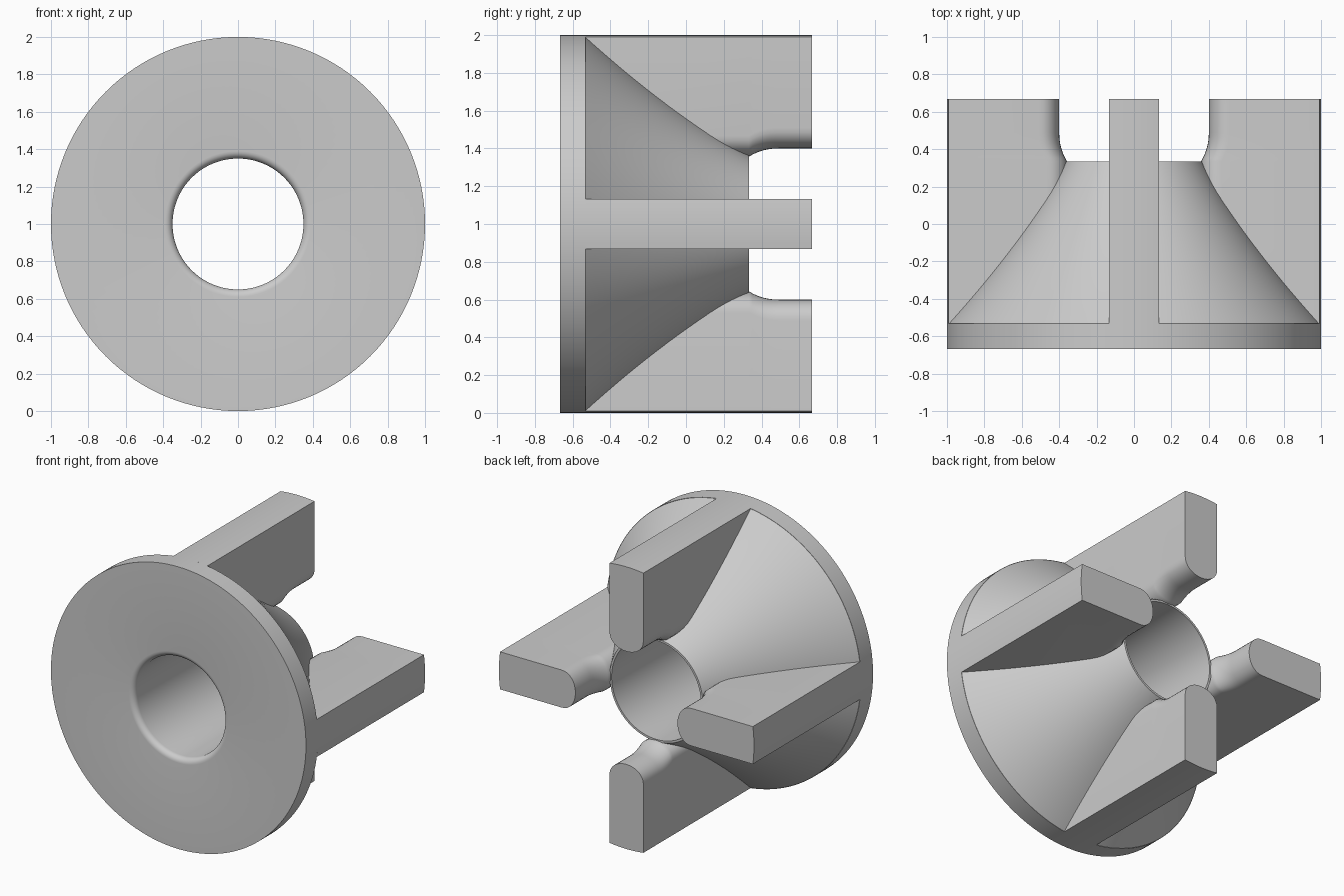
import bpy, bmesh, math
from mathutils import Matrix

if "Cube" in bpy.data.objects:
    bpy.data.objects.remove(bpy.data.objects["Cube"])

grey = bpy.data.materials.new("plain grey")
grey.diffuse_color = (0.6, 0.6, 0.6, 1)
grey.use_nodes = True
grey.node_tree.nodes["Principled BSDF"].inputs["Base Color"].default_value = grey.diffuse_color

BACK, STEP, CONE_END, FRONT = 0.667, -0.533, 0.333, -0.667
HALF = 0.133          # half thickness of a fin
HOLE = 0.35
SEG = 128


def finish(name, bm):
    bmesh.ops.recalc_face_normals(bm, faces=bm.faces)
    mesh = bpy.data.meshes.new(name)
    bm.to_mesh(mesh)
    bm.free()
    obj = bpy.data.objects.new(name, mesh)
    bpy.context.collection.objects.link(obj)
    obj.data.materials.append(grey)
    obj.location.z = 1
    bpy.ops.object.select_all(action='DESELECT')
    obj.select_set(True)
    bpy.context.view_layer.objects.active = obj
    bpy.ops.object.shade_smooth_by_angle(angle=math.radians(30))
    return obj


# Flange and flared hub: one profile (radius, y) turned around the y axis
def flare(t):
    # quadratic curve from the flange rim to the hub end
    a, b, c = (0.998, STEP), (0.60, -0.09), (0.365, CONE_END)
    return tuple((1-t)**2*p + 2*t*(1-t)*q + t*t*r for p, q, r in zip(a, b, c))


R = 0.04
profile = [(1, FRONT), (1, STEP)] + [flare(i/16) for i in range(17)] + [(HOLE, CONE_END)]
profile += [(HOLE + R - R*math.cos(a), FRONT + R - R*math.sin(a))
            for a in (i*math.pi/12 for i in range(7))]
bm = bmesh.new()
rings = []
for k in range(SEG):
    a = 2*math.pi*k/SEG
    rings.append([bm.verts.new((r*math.cos(a), y, r*math.sin(a))) for r, y in profile])
n = len(profile)
for k in range(SEG):
    p, q = rings[k], rings[(k+1) % SEG]
    for i in range(n):
        j = (i+1) % n
        bm.faces.new((p[i], p[j], q[j], q[i]))
finish("flanged_hub", bm)


# Fin section: arc along the rim, straight sides, rounded inner edge
def section(inner, depth=0.11):
    pts = []
    for i in range(9):
        x = HALF*(1 - i/4)
        pts.append((x, math.sqrt(1 - x*x)))
    for i in range(17):
        a = math.pi*i/16
        pts.append((-HALF*math.cos(a), inner + depth*(1 - math.sin(a)**0.9)))
    return pts


def inner_edge(y):
    # inner radius of the fin, sweeping from the hole out to the prong
    if y <= CONE_END:
        return 0.357
    return 0.40 - 0.043*max(0, (0.49 - y)/(0.49 - CONE_END))**2.2


# Four fins, lofted along y
stations = [STEP, CONE_END] + [CONE_END + 0.157*i/8 for i in range(1, 9)] + [BACK]
for name, turn in (("top_fin", 0), ("right_fin", 90), ("bottom_fin", 180), ("left_fin", 270)):
    bm = bmesh.new()
    loops = [[bm.verts.new((x, y, z)) for x, z in section(inner_edge(y))] for y in stations]
    m = len(loops[0])
    for p, q in zip(loops, loops[1:]):
        for i in range(m):
            j = (i+1) % m
            bm.faces.new((p[i], p[j], q[j], q[i]))
    bm.faces.new(loops[0])
    bm.faces.new(loops[-1])
    bmesh.ops.transform(bm, matrix=Matrix.Rotation(math.radians(turn), 4, 'Y'), verts=bm.verts)
    finish(name, bm)
